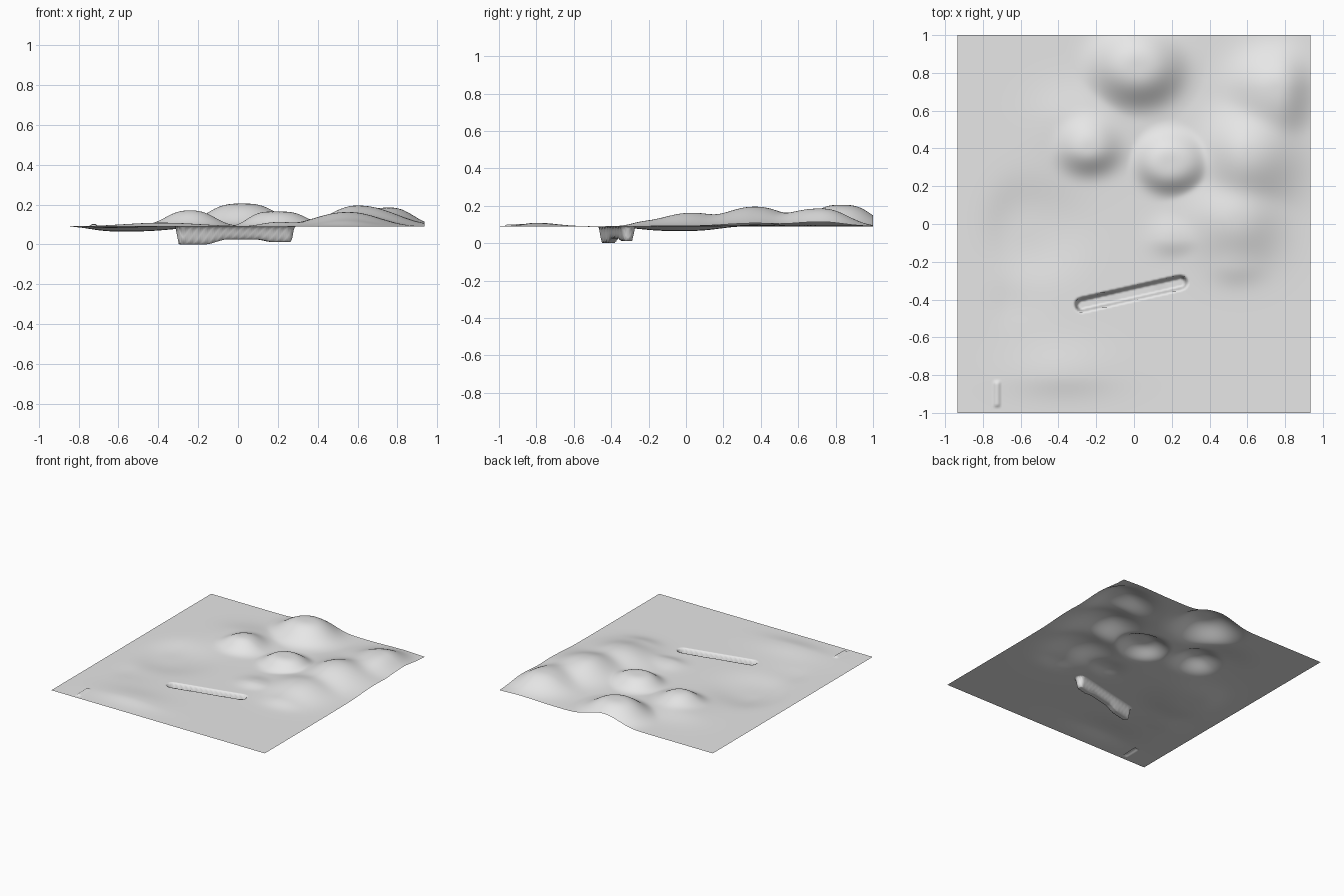
import bpy, bmesh, math
from mathutils import Vector

cube = bpy.data.objects.get("Cube")
if cube:
    bpy.data.objects.remove(cube, do_unlink=True)

BASE = 0.09
HALF_X, HALF_Y = 0.935, 1.0

# Hills: x, y, height, radius left, right, front, back, steepness
HILLS = [
    (0.02, 0.83, 0.115, 0.20, 0.20, 0.17, 0.18, 3.0),    # back hill
    (-0.24, 0.40, 0.080, 0.14, 0.14, 0.11, 0.15, 2.6),   # left hill
    (0.19, 0.32, 0.075, 0.15, 0.17, 0.13, 0.14, 3.6),    # middle hill
    (0.60, 0.37, 0.105, 0.17, 0.23, 0.22, 0.20, 2.2),    # main ridge
    (0.76, 0.72, 0.095, 0.20, 0.14, 0.24, 0.17, 2.4),    # ridge back end
    (0.55, 0.03, 0.072, 0.20, 0.19, 0.20, 0.18, 2.2),    # ridge front end
    (0.54, -0.21, 0.025, 0.13, 0.14, 0.09, 0.12, 2.2),   # ridge toe
    (0.20, -0.08, 0.022, 0.10, 0.16, 0.07, 0.10, 2.2),   # small spur
    (-0.30, 0.55, 0.025, 0.20, 0.20, 0.20, 0.15, 2.0),   # left shoulder
    (-0.38, -0.80, 0.019, 0.24, 0.24, 0.09, 0.14, 2.0),  # low swell
]
# Shallow hollows, same layout
HOLLOWS = [
    (-0.58, -0.03, 0.025, 0.17, 0.28, 0.24, 0.22, 3.0),
    (-0.66, -0.42, 0.006, 0.08, 0.20, 0.10, 0.10, 2.0),
]
TRENCH_A, TRENCH_B = Vector((-0.275, -0.428)), Vector((0.245, -0.31))
TRENCH_RADIUS = 0.034


def bump(x, y, spec):
    cx, cy, h, left, right, front, back, steep = spec
    dx = (x - cx) / (left if x < cx else right)
    dy = (y - cy) / (front if y < cy else back)
    return h * math.exp(-0.8 * math.hypot(dx, dy) ** steep)


def smoothstep(a, b, v):
    t = min(max((v - a) / (b - a), 0), 1)
    return t * t * (3 - 2 * t)


def trench_depth(x, y):
    axis = TRENCH_B - TRENCH_A
    p = Vector((x, y))
    t = min(max((p - TRENCH_A).dot(axis) / axis.length_squared, 0), 1)
    dist = (p - TRENCH_A - axis * t).length
    floor = 0.09 - 0.025 * smoothstep(0.2, 0.42, t) + 0.014 * smoothstep(0.7, 0.88, t)
    return floor * (1 - smoothstep(TRENCH_RADIUS - 0.013, TRENCH_RADIUS + 0.007, dist))


def height(x, y):
    # Soft maximum blends neighbouring hills
    hills = sum(bump(x, y, s) ** 2.5 for s in HILLS) ** 0.4
    hollows = sum(bump(x, y, s) for s in HOLLOWS)
    # Little raised nick near the front left corner
    nick = 0.010 * (1 - smoothstep(0.008, 0.02, abs(x + 0.725)))
    nick *= 1 - smoothstep(0.055, 0.075, abs(y + 0.90))
    return max(BASE + hills - hollows + nick - trench_depth(x, y), 0)


# Terrain sheet
bm = bmesh.new()
bmesh.ops.create_grid(bm, x_segments=220, y_segments=236, size=1)
for v in bm.verts:
    v.co.x *= HALF_X
    v.co.y *= HALF_Y
    v.co.z = height(v.co.x, v.co.y)
for f in bm.faces:
    f.smooth = True
mesh = bpy.data.meshes.new("terrain")
bm.to_mesh(mesh)
bm.free()
terrain = bpy.data.objects.new("terrain", mesh)
bpy.context.collection.objects.link(terrain)

# Plain grey
grey = bpy.data.materials.new("light_grey")
grey.use_nodes = True
color = (0.8, 0.8, 0.8, 1)
grey.diffuse_color = color
grey.node_tree.nodes["Principled BSDF"].inputs["Base Color"].default_value = color
mesh.materials.append(grey)
